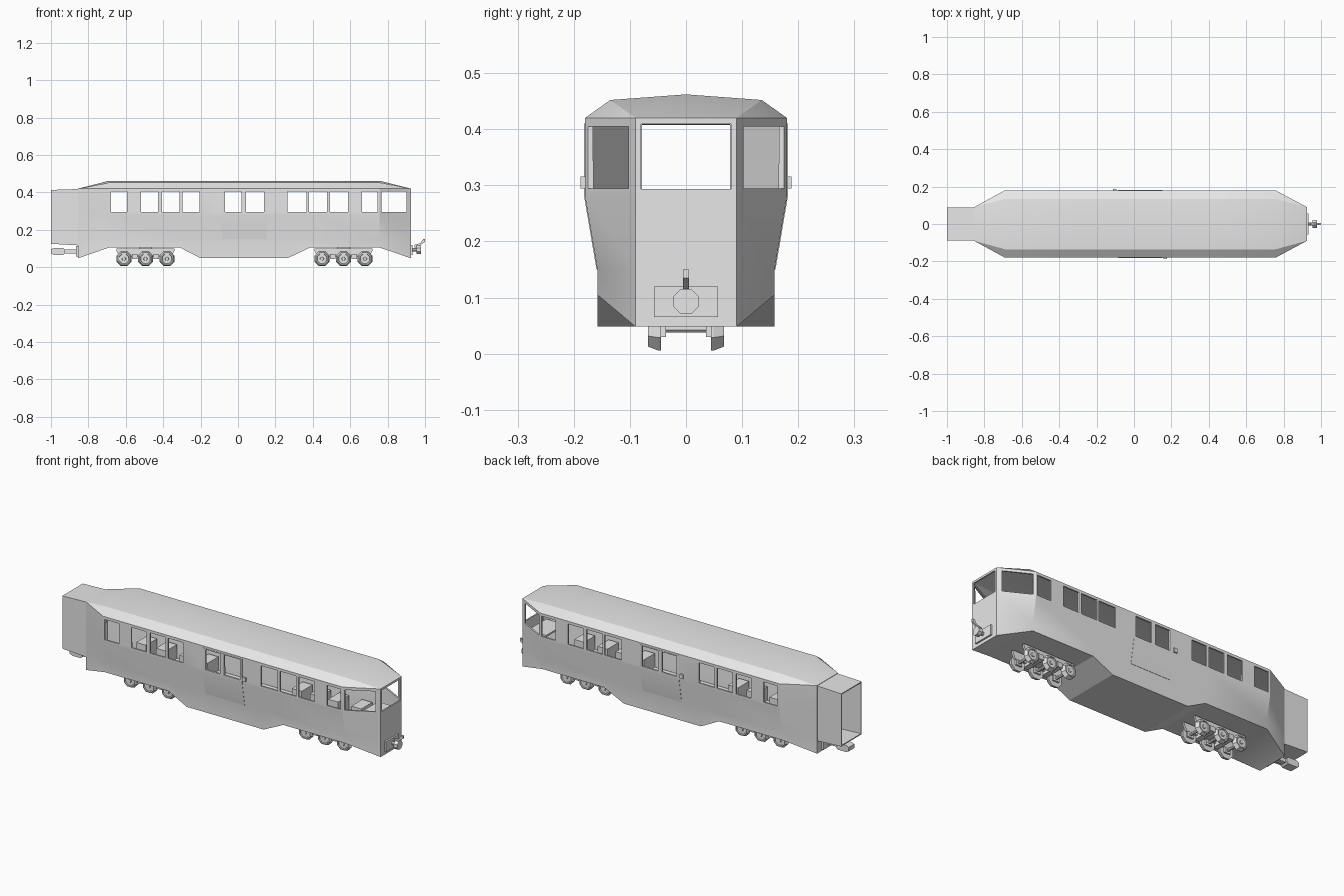
import bpy, bmesh, math

cube = bpy.data.objects.get("Cube")
if cube:
    bpy.data.objects.remove(cube, do_unlink=True)

grey = bpy.data.materials.new("plain_grey")
grey.use_nodes = True
grey.diffuse_color = (0.8, 0.8, 0.8, 1)
grey.node_tree.nodes["Principled BSDF"].inputs["Base Color"].default_value = (0.8, 0.8, 0.8, 1)


def finish(name, bm):
    bmesh.ops.remove_doubles(bm, verts=bm.verts, dist=1e-5)
    bmesh.ops.recalc_face_normals(bm, faces=bm.faces)
    mesh = bpy.data.meshes.new(name)
    bm.to_mesh(mesh)
    bm.free()
    mesh.materials.append(grey)
    obj = bpy.data.objects.new(name, mesh)
    bpy.context.collection.objects.link(obj)
    return obj


def add_loft(bm, rings, caps=True, closed=False):
    rows = [[bm.verts.new(p) for p in ring] for ring in rings]
    pairs = list(zip(rows, rows[1:]))
    if closed:
        pairs.append((rows[-1], rows[0]))
    for a, b in pairs:
        for i in range(len(a)):
            j = (i + 1) % len(a)
            bm.faces.new((a[i], a[j], b[j], b[i]))
    if caps:
        bm.faces.new(rows[0])
        bm.faces.new(rows[-1])


def loft(name, rings, caps=True):
    bm = bmesh.new()
    add_loft(bm, rings, caps)
    return finish(name, bm)


def add_box(bm, x0, x1, y0, y1, z0, z1):
    add_loft(bm, [[(x, y0, z0), (x, y1, z0), (x, y1, z1), (x, y0, z1)] for x in (x0, x1)])


def box(name, *size):
    bm = bmesh.new()
    add_box(bm, *size)
    return finish(name, bm)


def prism_x(name, yz, x0, x1):
    return loft(name, [[(x, y, z) for y, z in yz] for x in (x0, x1)])


def prism_y(name, xz, y0, y1):
    return loft(name, [[(x, y, z) for x, z in xz] for y in (y0, y1)])


def apply_modifiers(obj):
    bpy.context.view_layer.objects.active = obj
    for mod in list(obj.modifiers):
        bpy.ops.object.modifier_apply(modifier=mod.name)


def cut(obj, cutter):
    mod = obj.modifiers.new("openings", 'BOOLEAN')
    mod.operation = 'DIFFERENCE'
    mod.solver = 'EXACT'
    mod.object = cutter
    apply_modifiers(obj)


def solidify(obj, thickness):
    mod = obj.modifiers.new("wall", 'SOLIDIFY')
    mod.thickness = thickness
    mod.offset = -1
    apply_modifiers(obj)


def mirrored(half, ridge):
    return half + [ridge] + [(x, -y, z) for x, y, z in reversed(half)]


# Body shell: full cross-section in the middle, narrow flat ends
def full_ring(x, bottom):
    half = [(x, 0.158, bottom), (x, 0.158, 0.15), (x, 0.18, 0.28),
            (x, 0.18, 0.42), (x, 0.135, 0.452)]
    return mirrored(half, (x, 0, 0.462))


def end_ring(x):
    half = [(x, 0.09, z) for z in (0.048, 0.15, 0.28, 0.42, 0.42)]
    return mirrored(half, (x, 0, 0.42))


stations = [(-0.69, 0.105), (-0.31, 0.105), (-0.2, 0.048), (0.265, 0.048),
            (0.385, 0.105), (0.757, 0.105)]
body = loft("body_shell", [end_ring(-0.855)] + [full_ring(*s) for s in stations]
            + [end_ring(0.925)])
solidify(body, 0.009)

# Door leaves, one on each side
doors = []
for side, label in ((1, "left"), (-1, "right")):
    profile = [(0.1595, 0.15), (0.1815, 0.28), (0.1815, 0.41),
               (0.174, 0.41), (0.174, 0.28), (0.152, 0.15)]
    doors.append(prism_x(label + "_door", [(side * y, z) for y, z in profile], -0.085, 0.152))

# Window and gangway openings
windows = [(-0.68, -0.594), (-0.519, -0.428), (-0.406, -0.313), (-0.297, -0.206),
           (-0.07, 0.019), (0.043, 0.139), (0.265, 0.366), (0.38, 0.476),
           (0.492, 0.588), (0.663, 0.746), (0.767, 0.902)]
bm = bmesh.new()
for x0, x1 in windows:
    add_box(bm, x0, x1, -0.3, 0.3, 0.294, 0.405)
cutter = finish("window_cutter", bm)
bm = bmesh.new()
add_box(bm, 0.908, 0.96, -0.08, 0.08, 0.293, 0.409)
add_box(bm, -0.9, -0.83, -0.078, 0.078, 0.13, 0.408)
end_cutter = finish("end_cutter", bm)
for part in [body] + doors:
    cut(part, cutter)
cut(body, end_cutter)
for c in (cutter, end_cutter):
    bpy.data.objects.remove(c, do_unlink=True)

# Open gangway tube at the rear
gangway = loft("gangway", [[(x, 0.088, b), (x, 0.088, t), (x, -0.088, t), (x, -0.088, b)]
                           for x, b, t in ((-1, 0.125, 0.413), (-0.853, 0.117, 0.418))], caps=False)
solidify(gangway, 0.008)

# Interior
box("floor", -0.68, 0.75, -0.145, 0.145, 0.117, 0.125)
box("cab_desk", 0.79, 0.9, -0.08, 0.08, 0.24, 0.25)
for i, x in enumerate((-0.62, -0.5, -0.36, -0.25, 0.32, 0.43, 0.54, 0.68)):
    for side in (-1, 1):
        a, b = sorted((side * 0.05, side * 0.145))
        box("bench_%d" % i, x - 0.03, x + 0.03, a, b, 0.125, 0.2)

# Door handles
box("right_handle", 0.157, 0.176, -0.188, -0.178, 0.294, 0.316)
box("left_handle", -0.112, -0.093, 0.178, 0.188, 0.294, 0.316)


# Wheels: flanged, eight-sided, with half of the axle
def wheel(name, x, side):
    profile = [(0, 0), (0, 0.008), (0.045, 0.008), (0.045, 0.043), (0.049, 0.043),
               (0.068, 0.035), (0.068, 0.029), (0.063, 0.027), (0.063, 0.011),
               (0.067, 0.009), (0.067, 0)]
    rings = []
    for k in range(8):
        a = math.pi * (k + 0.5) / 4
        rings.append([(x + r * math.cos(a), side * y, 0.045 + r * math.sin(a)) for y, r in profile])
    bm = bmesh.new()
    rows = [[bm.verts.new(p) for p in ring] for ring in rings]
    for k in range(8):
        a, b = rows[k], rows[(k + 1) % 8]
        for i in range(len(profile) - 1):
            bm.faces.new((a[i], a[i + 1], b[i + 1], b[i]))
    return finish(name, bm)


# Two six-wheel bogies
for label, cx in (("rear", -0.495), ("front", 0.564)):
    for side in (-1, 1):
        for dx in (-0.115, 0, 0.115):
            wheel(label + "_wheel", cx + dx, side)
            box(label + "_axle_box", cx + dx - 0.018, cx + dx + 0.018,
                *sorted((side * 0.036, side * 0.046)), 0.03, 0.07)
        outline = [(-0.155, 0.1), (0.155, 0.1), (0.155, 0.088), (0.14, 0.058),
                   (-0.14, 0.058), (-0.155, 0.088)]
        prism_y(label + "_side_frame", [(cx + x, z) for x, z in outline],
                side * 0.035, side * 0.046)
    for dx in (-0.0575, 0.0575):
        box(label + "_cross_beam", cx + dx - 0.015, cx + dx + 0.015, -0.06, 0.06, 0.043, 0.07)
    box(label + "_pivot", cx - 0.035, cx + 0.035, -0.035, 0.035, 0.06, 0.108)


def octagon(cy, cz, ry, rz):
    angles = [math.pi * (k + 0.5) / 4 for k in range(8)]
    return [(cy + ry * math.cos(a), cz + rz * math.sin(a)) for a in angles]


# Front coupler with its raised hook
box("front_coupler_plate", 0.924, 0.934, -0.057, 0.057, 0.065, 0.12)
prism_x("front_coupler_shaft", octagon(0, 0.093, 0.01, 0.01), 0.93, 0.965)
prism_x("front_coupler_head", octagon(0, 0.093, 0.024, 0.024), 0.955, 0.978)
prism_y("front_coupler_hook", [(0.945, 0.105), (0.96, 0.105), (0.985, 0.125), (1, 0.135),
                               (1, 0.15), (0.99, 0.15), (0.975, 0.128), (0.945, 0.12)], -0.005, 0.005)

# Rear coupler
box("rear_coupler_plate", -0.866, -0.852, -0.05, 0.05, 0.056, 0.113)
box("rear_coupler_bar", -0.93, -0.86, -0.014, 0.014, 0.074, 0.094)
prism_y("rear_coupler_head", [(-1, 0.074), (-0.985, 0.066), (-0.935, 0.066), (-0.925, 0.074),
                              (-0.925, 0.094), (-0.935, 0.102), (-0.985, 0.102), (-1, 0.096)],
        -0.024, 0.024)

# Smooth shading with kept edges on the curved body
bpy.ops.object.select_all(action='DESELECT')
for part in [body] + doors:
    part.select_set(True)
bpy.context.view_layer.objects.active = body
bpy.ops.object.shade_smooth_by_angle(angle=math.radians(25))
